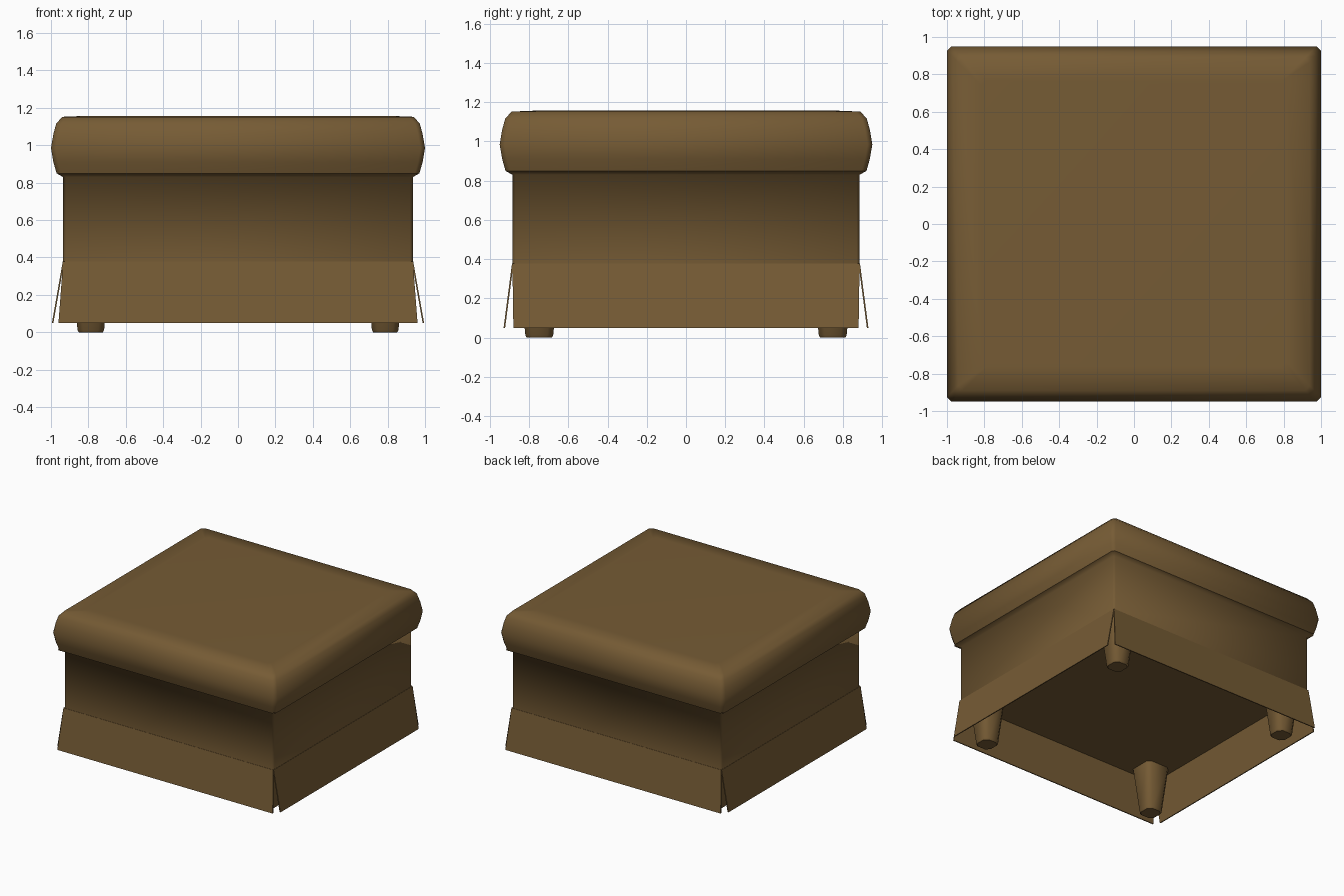
import bpy, bmesh, math
from mathutils import Vector

if "Cube" in bpy.data.objects:
    bpy.data.objects.remove(bpy.data.objects["Cube"])

fabric = bpy.data.materials.new("brown fabric")
fabric.diffuse_color = (0.18, 0.105, 0.035, 1.0)
fabric.use_nodes = True
fabric.node_tree.nodes["Principled BSDF"].inputs["Base Color"].default_value = fabric.diffuse_color

BX, BY = 0.935, 0.885      # body half sizes
Z_LOW, Z_HIGH = 0.37, 0.83


def finish(name, bm, angle=None):
    bmesh.ops.recalc_face_normals(bm, faces=bm.faces)
    me = bpy.data.meshes.new(name)
    bm.to_mesh(me)
    bm.free()
    ob = bpy.data.objects.new(name, me)
    bpy.context.collection.objects.link(ob)
    me.materials.append(fabric)
    if angle:
        bpy.ops.object.select_all(action='DESELECT')
        ob.select_set(True)
        bpy.context.view_layer.objects.active = ob
        bpy.ops.object.shade_smooth_by_angle(angle=math.radians(angle))
    return ob


def loft(name, rings, c, cap_bottom, cap_top, angle, centre=(0, 0)):
    """Stack rectangles (half x, half y, z) with corners cut by c."""
    bm = bmesh.new()
    loops = []
    for hx, hy, z in rings:
        pts = [(hx, -hy + c), (hx, hy - c), (hx - c, hy), (-hx + c, hy),
               (-hx, hy - c), (-hx, -hy + c), (-hx + c, -hy), (hx - c, -hy)]
        loops.append([bm.verts.new((x + centre[0], y + centre[1], z)) for x, y in pts])
    for a, b in zip(loops, loops[1:]):
        for i in range(8):
            j = (i + 1) % 8
            bm.faces.new((a[i], a[j], b[j], b[i]))
    if cap_bottom:
        bm.faces.new(loops[0][::-1])
    if cap_top:
        bm.faces.new(loops[-1])
    return finish(name, bm, angle)


def grow(profile):
    return [(BX + o, BY + o, z) for o, z in profile]


# upholstered box, with a small lip meeting the cushion
loft("body", grow([(0, Z_LOW), (0, Z_HIGH), (0.035, 0.85)]), 0.015, True, False, 75)

# rounded cushion
loft("cushion", grow([(0.035, 0.85), (0.052, 0.91), (0.065, 0.985), (0.052, 1.06),
                      (0.037, 1.115), (0.005, 1.152), (-0.12, 1.157)]),
     0.025, False, True, 75)


# flared skirt panels, open at the corners
def skirt(name, turn, top_half, low_half, top_dist, low_dist):
    t = 0.008
    bm = bmesh.new()
    v = []
    for d in (0.0, -t):
        for x, y, z in ((-top_half, top_dist, Z_LOW + 0.008), (top_half, top_dist, Z_LOW + 0.008),
                        (low_half, low_dist, 0.05), (-low_half, low_dist, 0.05)):
            p = Vector((x, -(y + d), z))
            a = math.radians(turn)
            v.append(bm.verts.new((p.x * math.cos(a) - p.y * math.sin(a),
                                   p.x * math.sin(a) + p.y * math.cos(a), p.z)))
    bm.faces.new(v[:4])
    bm.faces.new(v[4:][::-1])
    for i in range(4):
        j = (i + 1) % 4
        bm.faces.new((v[i], v[j], v[4 + j], v[4 + i]))
    finish(name, bm)


skirt("front_skirt", 0, BX, 0.96, BY + 0.002, 0.93)
skirt("back_skirt", 180, BX, 0.96, BY + 0.002, 0.93)
skirt("right_skirt", 90, BY, 0.88, BX + 0.002, 0.995)
skirt("left_skirt", 270, BY, 0.88, BX + 0.002, 0.995)

# tapered legs
for sx, side in ((-1, "left"), (1, "right")):
    for sy, end in ((-1, "front"), (1, "back")):
        loft(f"{end}_{side}_leg",
             [(0.064, 0.064, 0), (0.071, 0.071, 0.012), (0.105, 0.105, Z_LOW)],
             0.03, True, False, 50, (sx * 0.787, sy * 0.748))
